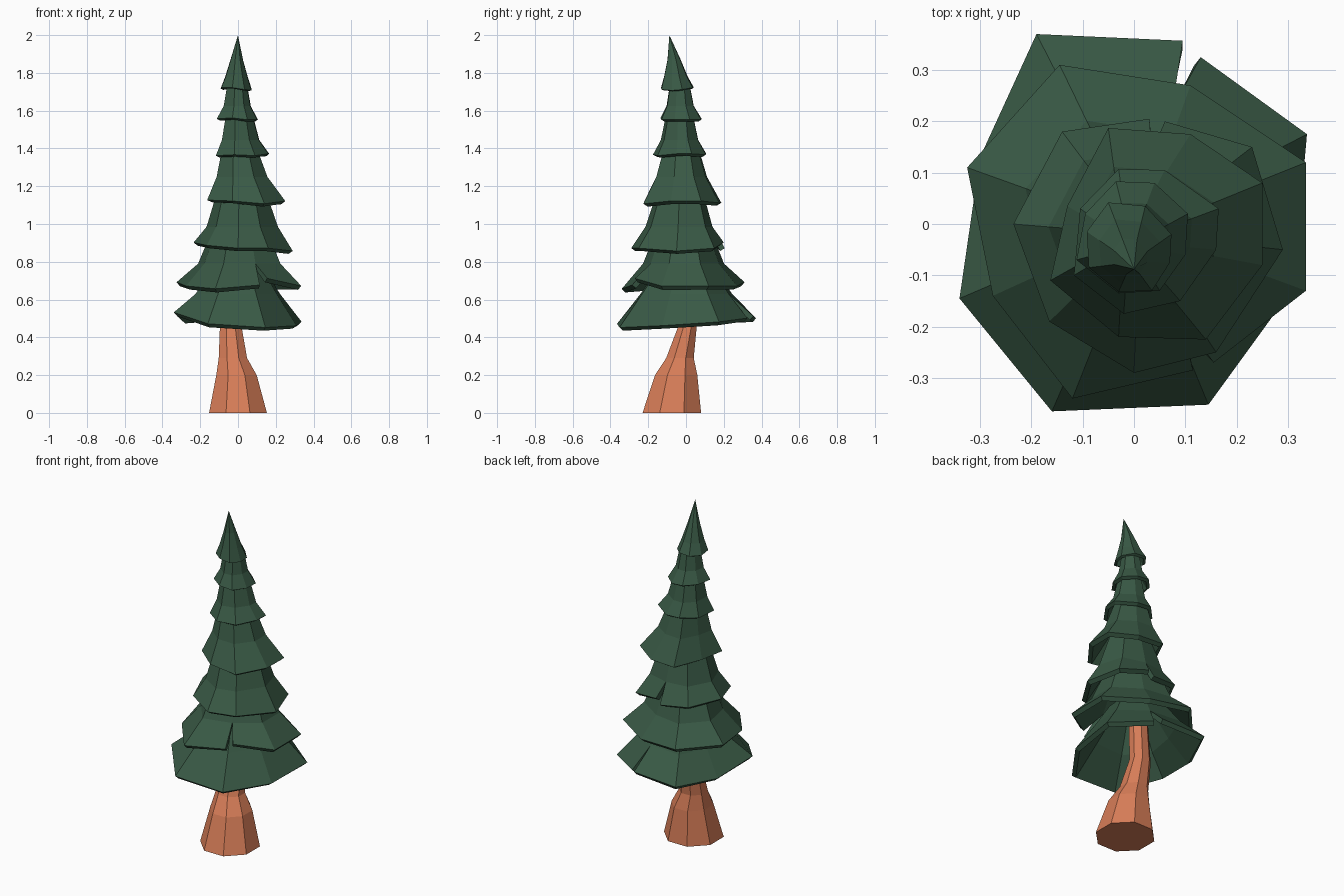
import bpy, bmesh, math
from mathutils import Vector


def material(name, color):
    m = bpy.data.materials.new(name)
    m.diffuse_color = (*color, 1)
    return m


GREEN = material("pine green", (0.041, 0.101, 0.060))
BARK = material("orange bark", (0.68, 0.205, 0.097))


def finish(name, bm, mat):
    bmesh.ops.remove_doubles(bm, verts=bm.verts, dist=0.001)
    bmesh.ops.recalc_face_normals(bm, faces=bm.faces)
    me = bpy.data.meshes.new(name)
    bm.to_mesh(me)
    bm.free()
    me.materials.append(mat)
    ob = bpy.data.objects.new(name, me)
    bpy.context.collection.objects.link(ob)
    return ob


def tier(name, rim, axis, mid, top, tip=None, thick=0.028):
    """Flared skirt hanging from a rim outline that may be split at its two ends.
    mid and top are (scale, height) of the upper rings."""
    bm = bmesh.new()
    ax = Vector((*axis, 0))
    low = [Vector((x, y, z + 0.022)) for x, y, z in rim]
    seam = (low[0] + low[-1]) / 2            # the split closes above the rim
    rings = [low]
    for k, z in (mid, top):
        pts = [seam] + low[1:-1] + [seam]
        ring = []
        for p in pts:
            q = ax + (p - ax) * k
            q.z = z
            ring.append(q)
        rings.append(ring)
    rows = [[bm.verts.new(p) for p in r] for r in rings]
    for a, b in zip(rows, rows[1:]):
        for i in range(len(a) - 1):
            bm.faces.new((a[i], a[i + 1], b[i + 1], b[i]))
    if tip:
        t = bm.verts.new(tip)
        for i in range(len(low) - 1):
            bm.faces.new((rows[-1][i], rows[-1][i + 1], t))
    bm.normal_update()
    ob = finish(name, bm, GREEN)
    # make sure normals point outwards
    me = ob.data
    p = me.polygons[0]
    if p.normal.dot(p.center - Vector((*axis, p.center.z))) < 0:
        me.flip_normals()
    s = ob.modifiers.new("thickness", 'SOLIDIFY')
    s.thickness = thick
    s.offset = -1
    return ob


# Leaning, tapering trunk: (x, y, z, x radius, y radius)
bm = bmesh.new()
rows = []
for x, y, z, rx, ry in [(0, -.075, 0, .153, .155), (-.008, -.052, .2, .107, .112),
                        (-.027, -.032, .29, .075, .073), (-.038, .006, .45, .058, .05),
                        (-.02, .01, .75, .05, .045), (0, -.01, 1.1, .035, .035)]:
    c = math.cos(math.pi / 8)
    rows.append([bm.verts.new((x + rx / c * math.cos(math.pi * (i + .5) / 4),
                               y + ry / c * math.sin(math.pi * (i + .5) / 4), z))
                 for i in range(8)])
for a, b in zip(rows, rows[1:]):
    for i in range(8):
        j = (i + 1) % 8
        bm.faces.new((a[i], a[j], b[j], b[i]))
bm.faces.new(rows[0][::-1])
bm.faces.new(rows[-1])
finish("trunk", bm, BARK)

# Foliage tiers, bottom to top
tier("foliage_bottom", [(.095, .357, .49), (-.19, .37, .48), (-.30, .13, .47), (-.34, -.145, .51),
                        (-.16, -.365, .45), (.145, -.352, .43), (.31, -.125, .44),
                        (.337, .175, .46), (.13, .325, .48)],
     (0, 0), (.66, .63), (.42, .76))
tier("foliage_second", [(.155, -.27, .69), (.335, -.13, .65), (.335, .12, .65), (.11, .27, .65),
                        (-.145, .31, .67), (-.325, .11, .67), (-.275, -.14, .65),
                        (-.12, -.34, .635), (.115, -.285, .655)],
     (.01, -.01), (.66, .79), (.45, .96))
tier("foliage_third", [(.06, .20, .88), (.23, .15, .85), (.29, -.05, .835), (.16, -.25, .85),
                       (0, -.29, .85), (-.165, -.19, .865), (-.235, 0, .88),
                       (-.14, .18, .87), (.03, .205, .85)],
     (.01, -.02), (.72, .985), (.48, 1.18))
tier("foliage_fourth", [(.25, .08, 1.10), (.11, .175, 1.09), (-.05, .187, 1.09), (-.13, .035, 1.10),
                        (-.163, -.11, 1.105), (-.03, -.22, 1.10), (.14, -.225, 1.085),
                        (.25, -.08, 1.10), (.25, .08, 1.10)],
     (-.02, -.03), (.65, 1.25), (.42, 1.42))
tier("foliage_fifth", [(.165, .03, 1.35), (.06, .105, 1.345), (-.03, .107, 1.35), (-.105, .03, 1.34),
                       (-.117, -.10, 1.34), (-.02, -.175, 1.345), (.09, -.15, 1.34),
                       (.16, -.05, 1.35), (.165, .03, 1.35)],
     (-.01, -.035), (.70, 1.445), (.50, 1.58), thick=.022)
tier("foliage_sixth", [(.105, .02, 1.53), (.04, .08, 1.53), (-.035, .083, 1.535), (-.095, .02, 1.535),
                       (-.112, -.07, 1.535), (-.03, -.135, 1.54), (.05, -.13, 1.53),
                       (.10, -.06, 1.53), (.105, .02, 1.53)],
     (-.005, -.04), (.66, 1.625), (.46, 1.75), thick=.02)
tier("foliage_top", [(.073, -.02, 1.69), (.022, .035, 1.70), (-.05, .042, 1.70), (-.092, -.015, 1.695),
                     (-.088, -.085, 1.70), (-.03, -.132, 1.70), (.035, -.13, 1.69),
                     (.07, -.075, 1.685), (.073, -.02, 1.69)],
     (-.005, -.075), (.72, 1.78), (.40, 1.87), (0, -.088, 2.0), thick=.016)
